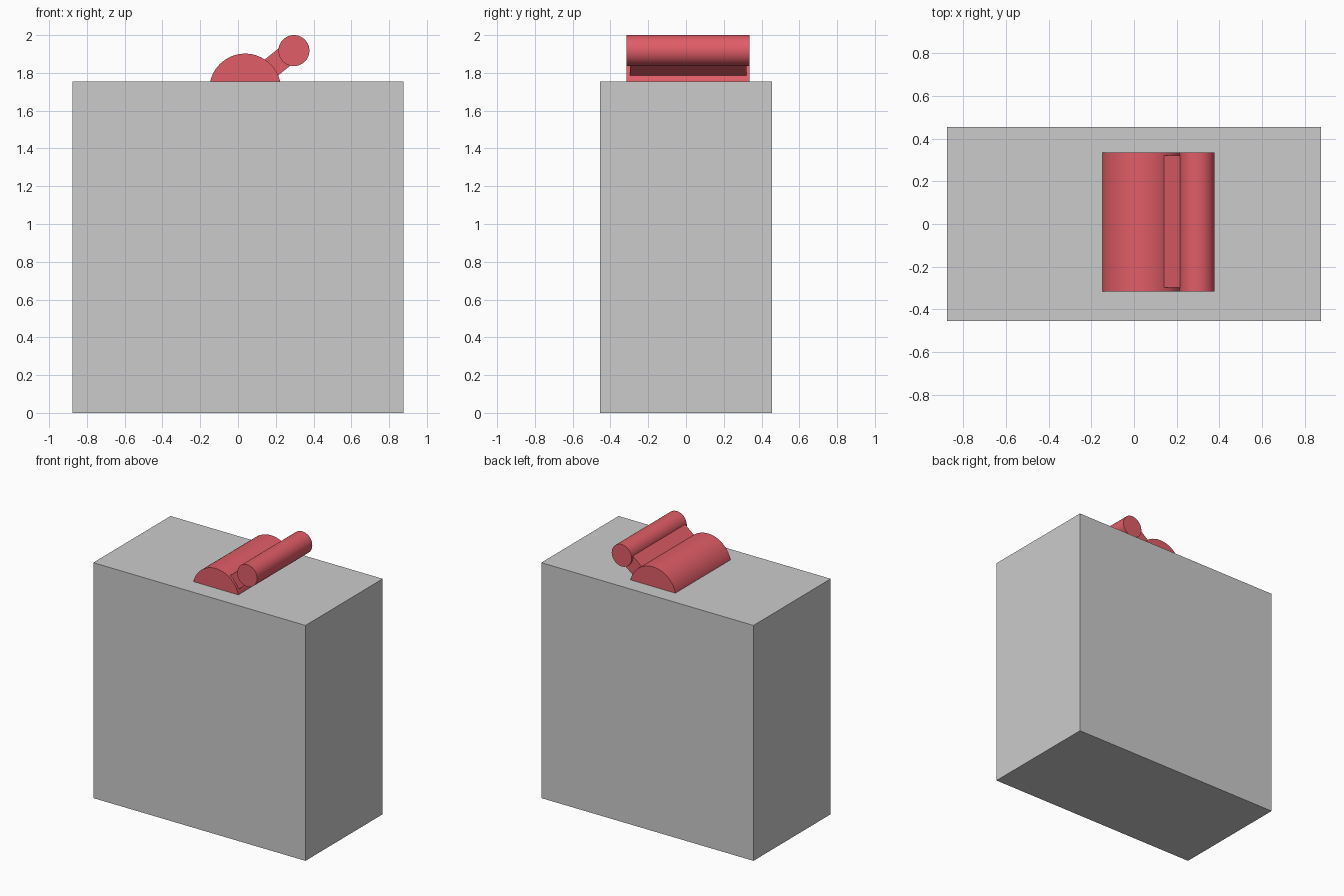
import bpy, math

if "Cube" in bpy.data.objects:
    bpy.data.objects.remove(bpy.data.objects["Cube"])

red = bpy.data.materials.new("red")
red.diffuse_color = (0.75, 0.11, 0.135, 1)
red.use_nodes = True
red.node_tree.nodes["Principled BSDF"].inputs["Base Color"].default_value = red.diffuse_color


def box(name, loc, size, tilt=0):
    bpy.ops.mesh.primitive_cube_add(size=1, location=loc, rotation=(0, tilt, 0))
    ob = bpy.context.object
    ob.name = name
    ob.scale = size
    bpy.ops.object.transform_apply(location=False, rotation=False, scale=True)
    return ob


def roller(name, x, z, radius):
    # cylinder lying along y
    bpy.ops.mesh.primitive_cylinder_add(vertices=64, radius=radius, depth=0.65,
                                        location=(x, 0.01, z),
                                        rotation=(math.pi / 2, 0, 0))
    ob = bpy.context.object
    ob.name = name
    bpy.ops.object.shade_smooth_by_angle(angle=math.radians(30))
    ob.data.materials.append(red)
    return ob


# main block
box("housing", (0, 0, 0.8775), (1.75, 0.91, 1.755))

# pivot drum sunk into the top, and the grip bar
px, pz = 0.038, 1.712
gx, gz = 0.296, 1.918
roller("pivot_drum", px, pz, 0.19)
roller("grip_bar", gx, gz, 0.082)

# slanted arm joining drum and grip
length = math.hypot(gx - px, gz - pz)
tilt = -math.atan2(gz - pz, gx - px)
arm = box("lever_arm", ((px + gx) / 2, 0.012, (pz + gz) / 2 + 0.006),
          (length, 0.617, 0.11), tilt)
arm.data.materials.append(red)
